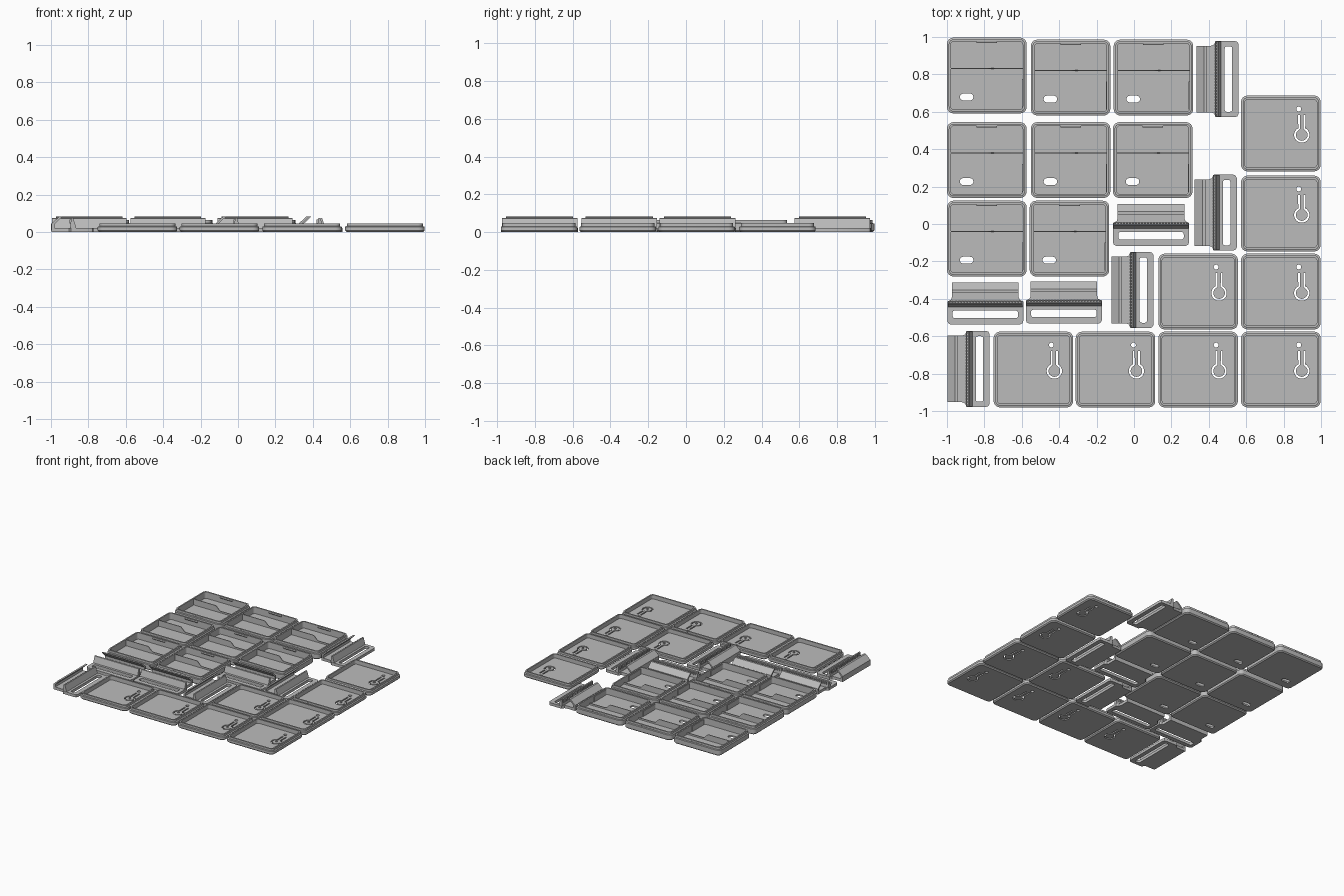
import bpy, bmesh, math
from mathutils import Matrix, Vector

if "Cube" in bpy.data.objects:
    bpy.data.objects.remove(bpy.data.objects["Cube"])

grey = bpy.data.materials.new("plain grey")
grey.diffuse_color = (0.5, 0.5, 0.5, 1)
grey.use_nodes = True
grey.node_tree.nodes["Principled BSDF"].inputs["Base Color"].default_value = grey.diffuse_color


def make(name, bm):
    bmesh.ops.recalc_face_normals(bm, faces=bm.faces)
    me = bpy.data.meshes.new(name)
    bm.to_mesh(me)
    bm.free()
    me.materials.append(grey)
    ob = bpy.data.objects.new(name, me)
    bpy.context.collection.objects.link(ob)
    return ob


def loft(bm, rings):
    loops = [[bm.verts.new(p) for p in r] for r in rings]
    n = len(loops[0])
    for a, b in zip(loops, loops[1:]):
        for i in range(n):
            bm.faces.new((a[i], a[(i + 1) % n], b[(i + 1) % n], b[i]))
    bm.faces.new(loops[0][::-1])
    bm.faces.new(loops[-1])


def rounded(w, d, r, z=0, seg=6):
    pts = []
    for k, (sx, sy) in enumerate(((1, 1), (-1, 1), (-1, -1), (1, -1))):
        for i in range(seg + 1):
            a = math.pi / 2 * (k + i / seg)
            pts.append((sx * (w / 2 - r) + r * math.cos(a), sy * (d / 2 - r) + r * math.sin(a), z))
    return pts


def slab(bm, pts, lo, hi, axis="z"):
    """Extrude a 2D outline along an axis; x: (y,z), y: (x,z), z: (x,y)."""
    def put(p, h):
        return {"x": (h, p[0], p[1]), "y": (p[0], h, p[1]), "z": (p[0], p[1], h)}[axis]
    loft(bm, [[put(p, h) for p in pts] for h in (lo, hi)])


def box(bm, x0, x1, y0, y1, z0, z1):
    slab(bm, [(x0, y0), (x1, y0), (x1, y1), (x0, y1)], z0, z1)


def disc(cx, cy, r, n=20):
    return [(cx + r * math.cos(2 * math.pi * i / n), cy + r * math.sin(2 * math.pi * i / n)) for i in range(n)]


def ribbon(path, w):
    left, right = [], []
    for i, p in enumerate(path):
        a, b = Vector(path[max(i - 1, 0)]), Vector(path[min(i + 1, len(path) - 1)])
        t = (b - a).normalized()
        n = Vector((-t.y, t.x)) * w / 2
        left.append(tuple(Vector(p) + n))
        right.append(tuple(Vector(p) - n))
    return left + right[::-1]


def modify(ob, bm, op):
    """Apply a boolean with a temporary part, then smooth the rounded corners."""
    tool = make("cutter", bm)
    mod = ob.modifiers.new("bool", "BOOLEAN")
    mod.operation, mod.object, mod.solver = op, tool, "EXACT"
    bpy.context.view_layer.update()
    me = bpy.data.meshes.new_from_object(ob.evaluated_get(bpy.context.evaluated_depsgraph_get()))
    ob.modifiers.clear()
    ob.data = me
    bpy.data.objects.remove(tool)


def shell(name, profile):
    bm = bmesh.new()
    loft(bm, [rounded(0.425 - 2 * i, 0.405 - 2 * i, max(0.034 - i * 0.8, 0.012), z) for i, z in profile])
    return make(name, bm)


def place(ob, spots):
    bpy.ops.object.select_all(action="DESELECT")
    ob.select_set(True)
    bpy.context.view_layer.objects.active = ob
    bpy.ops.object.shade_smooth_by_angle(angle=math.radians(32))
    for k, (x, y, turn) in enumerate(spots):
        o = ob if k == 0 else ob.copy()
        if k:
            bpy.context.collection.objects.link(o)
        o.location = (x, y, 0)
        o.rotation_euler.z = math.radians(turn)


# Deep case: stepped wall, floor slot and front finger notch
case = shell("case", [(0.008, 0), (0, 0.008), (0, 0.045), (0.009, 0.048), (0.009, 0.065),
                      (0.02, 0.065), (0.02, 0.012)])
bm = bmesh.new()
slab(bm, [(x - 0.108, y - 0.115) for x, y, z in rounded(0.072, 0.036, 0.0175)], -0.02, 0.03)
box(bm, -0.045, 0.045, -0.25, -0.192, 0.052, 0.06)
box(bm, -0.055, 0.055, 0.192, 0.25, 0.052, 0.06)
modify(case, bm, "DIFFERENCE")

# Divider with a curved step, rear catch and side rail
bm = bmesh.new()
step = []
for i in range(11):
    t = i / 10
    step.append((0.0 + 0.05 * t, 0.06 - 0.035 * (3 * t * t - 2 * t ** 3)))
slab(bm, [(-0.195, 0.01), (-0.195, 0.06)] + step + [(0.195, 0.025), (0.195, 0.01)], 0.034, 0.040, "y")
divider = make("case_divider", bm)
bm = bmesh.new()
slab(bm, [(0.184, 0.06), (0.174, 0.055), (0.184, 0.045)], -0.055, 0.055, "x")
catch = make("case_catch", bm)
bm = bmesh.new()
box(bm, 0.188, 0.195, -0.17, -0.02, 0.01, 0.055)
rail = make("case_rail", bm)

cases = [(-0.787, 0.794, 0), (-0.339, 0.783, 0), (0.104, 0.783, 0), (-0.787, 0.342, 0),
         (-0.339, 0.342, 0), (0.10, 0.342, 0), (-0.787, -0.078, 0), (-0.345, -0.078, 0)]
for part in (case, divider, catch, rail):
    place(part, cases)

# Shallow lid: stepped rim, keyhole-shaped flexing button, round hole, side notches
lid = shell("lid", [(0.008, 0), (0, 0.008), (0, 0.028), (0.009, 0.031), (0.009, 0.047),
                    (0.02, 0.047), (0.02, 0.014)])
bx, by = 0.112, -0.008
path = [(bx - 0.014, by + 0.108), (bx - 0.014, by + 0.07)]
a0 = math.radians(112)
for i in range(29):
    a = a0 + math.radians(316) * i / 28
    path.append((bx + 0.036 * math.cos(a), by + 0.036 * math.sin(a)))
path += [(bx + 0.014, by + 0.07), (bx + 0.014, by + 0.108)]
bm = bmesh.new()
slab(bm, ribbon(path, 0.010), -0.02, 0.03)
slab(bm, disc(0.096, 0.131, 0.013), -0.02, 0.03)
for s in (-1, 1):
    y0, y1 = sorted((s * 0.192, s * 0.25))
    box(bm, -0.06, 0.055, y0, y1, 0.033, 0.042)
modify(lid, bm, "DIFFERENCE")
bm = bmesh.new()
slab(bm, disc(bx, by, 0.008), 0.012, 0.022)
peg = make("lid_button_peg", bm)

lids = [(0.785, 0.484, 0), (0.785, 0.056, 0), (0.785, -0.361, 0), (0.343, -0.361, 0)]
lids += [(x, -0.778, 0) for x in (-0.538, -0.099, 0.343, 0.785)]
for part in (lid, peg):
    place(part, lids)

# Strap clip: flared base plate with a long strap slot
half = [(-0.1125, 0.178), (-0.035, 0.178), (-0.02, 0.184), (-0.01, 0.203), (0.094, 0.203),
        (0.105, 0.199), (0.1125, 0.186)]
bm = bmesh.new()
slab(bm, half + [(x, -y) for x, y in half[::-1]], 0, 0.022)
clip = make("clip_base", bm)
bm = bmesh.new()
slab(bm, [(x + 0.058, y) for x, y, z in rounded(0.04, 0.35, 0.012)], -0.02, 0.05)
modify(clip, bm, "DIFFERENCE")

# Leaning lip and upright toothed fin
bm = bmesh.new()
slab(bm, [(-0.1125, 0.02), (-0.1125, 0.045), (-0.072, 0.083), (-0.056, 0.083),
          (-0.098, 0.042), (-0.098, 0.02)], -0.178, 0.178, "y")
lip = make("clip_lip", bm)
bm = bmesh.new()
slab(bm, [(-0.014, 0.02), (-0.008, 0.072), (-0.002, 0.076), (0.004, 0.072), (0.02, 0.02)], -0.2, 0.2, "y")
for i in range(24):
    y = -0.184 + i * 0.016
    slab(bm, [(-0.006, y - 0.005), (-0.016, y), (-0.006, y + 0.005)], 0.045, 0.068)
fin = make("clip_fin", bm)

clips = [(0.447, 0.775, 0), (0.437, 0.061, 0), (0.091, -0.005, -90), (-0.795, -0.425, -90),
         (-0.375, -0.42, -90), (-0.008, -0.353, 0), (-0.884, -0.775, 0)]
for part in (clip, lip, fin):
    place(part, clips)
